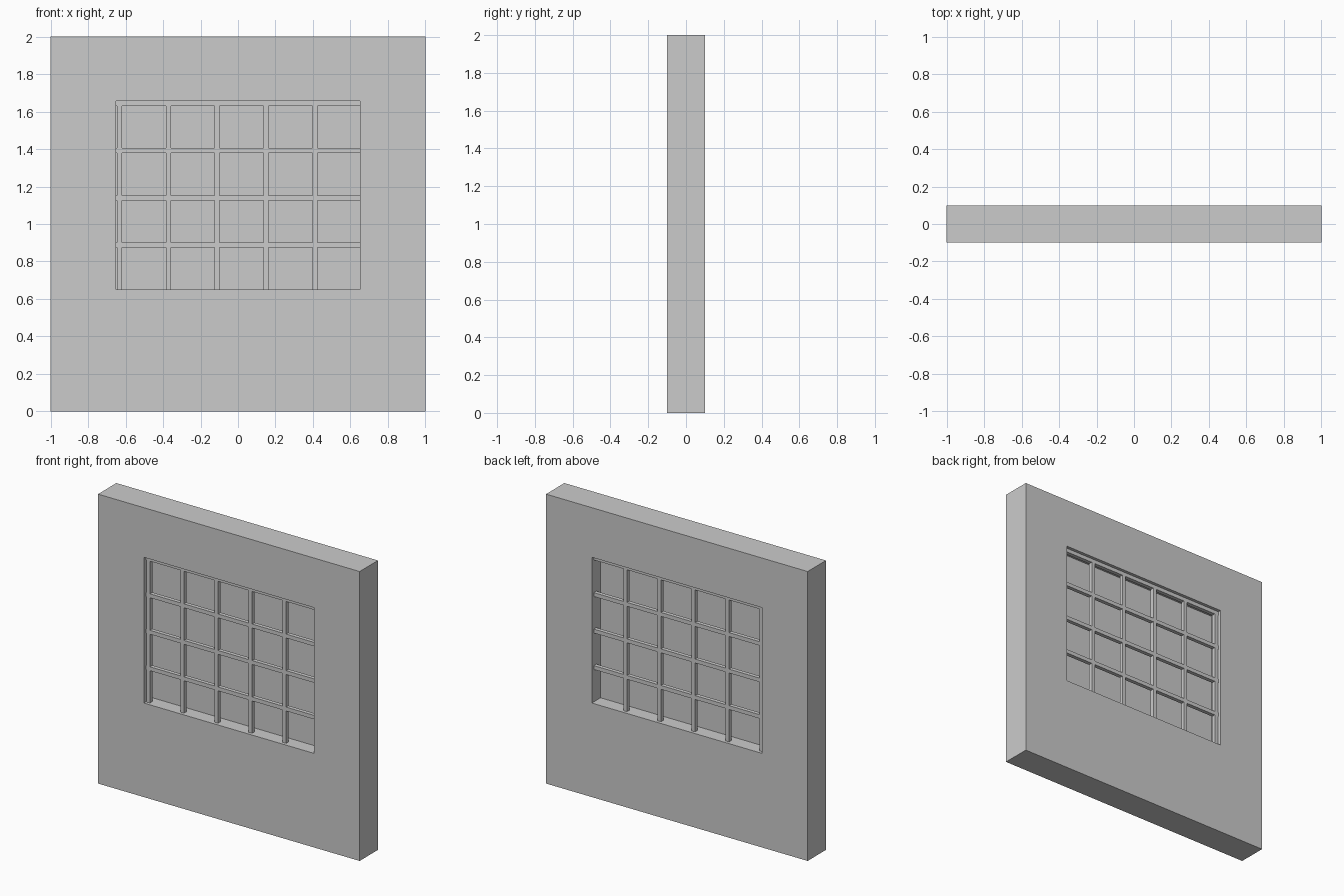
import bpy

if "Cube" in bpy.data.objects:
    bpy.data.objects.remove(bpy.data.objects["Cube"])

# Opening limits in the wall
X0, X1, Z0, Z1 = -0.65, 0.65, 0.65, 1.657
BAR = 0.027      # square bar thickness
BAR_Y = 0.065    # distance of each grille from the wall centre


def box(name, x0, x1, y0, y1, z0, z1):
    bpy.ops.mesh.primitive_cube_add(
        size=1, location=((x0 + x1) / 2, (y0 + y1) / 2, (z0 + z1) / 2))
    ob = bpy.context.object
    ob.name = name
    ob.scale = (x1 - x0, y1 - y0, z1 - z0)
    bpy.ops.object.transform_apply(location=False, rotation=False, scale=True)
    return ob


# Wall with a rectangular window opening
wall = box("wall", -1, 1, -0.1, 0.1, 0, 2)
cutter = box("opening_cutter", X0, X1, -0.3, 0.3, Z0, Z1)
cut = wall.modifiers.new("opening", 'BOOLEAN')
cut.object = cutter
cut.operation = 'DIFFERENCE'
cut.solver = 'EXACT'
bpy.context.view_layer.objects.active = wall
bpy.ops.object.modifier_apply(modifier=cut.name)
bpy.data.objects.remove(cutter)

# Pane in the middle of the wall
box("pane", X0, X1, -0.005, 0.005, Z0, Z1)

# Free-standing bar grille on each side of the pane
for side, s in (("front", -1), ("back", 1)):
    ya, yb = s * BAR_Y - BAR / 2, s * BAR_Y + BAR / 2
    for i in range(5):
        x = -0.632 + i * 0.2605
        box(f"{side}_upright_bar_{i + 1}", x - BAR / 2, x + BAR / 2, ya, yb, Z0, Z1)
    for i in range(4):
        z = 0.887 + i * 0.2522
        box(f"{side}_cross_bar_{i + 1}", X0, X1, ya, yb,
            z - BAR / 2, min(z + BAR / 2, Z1))
